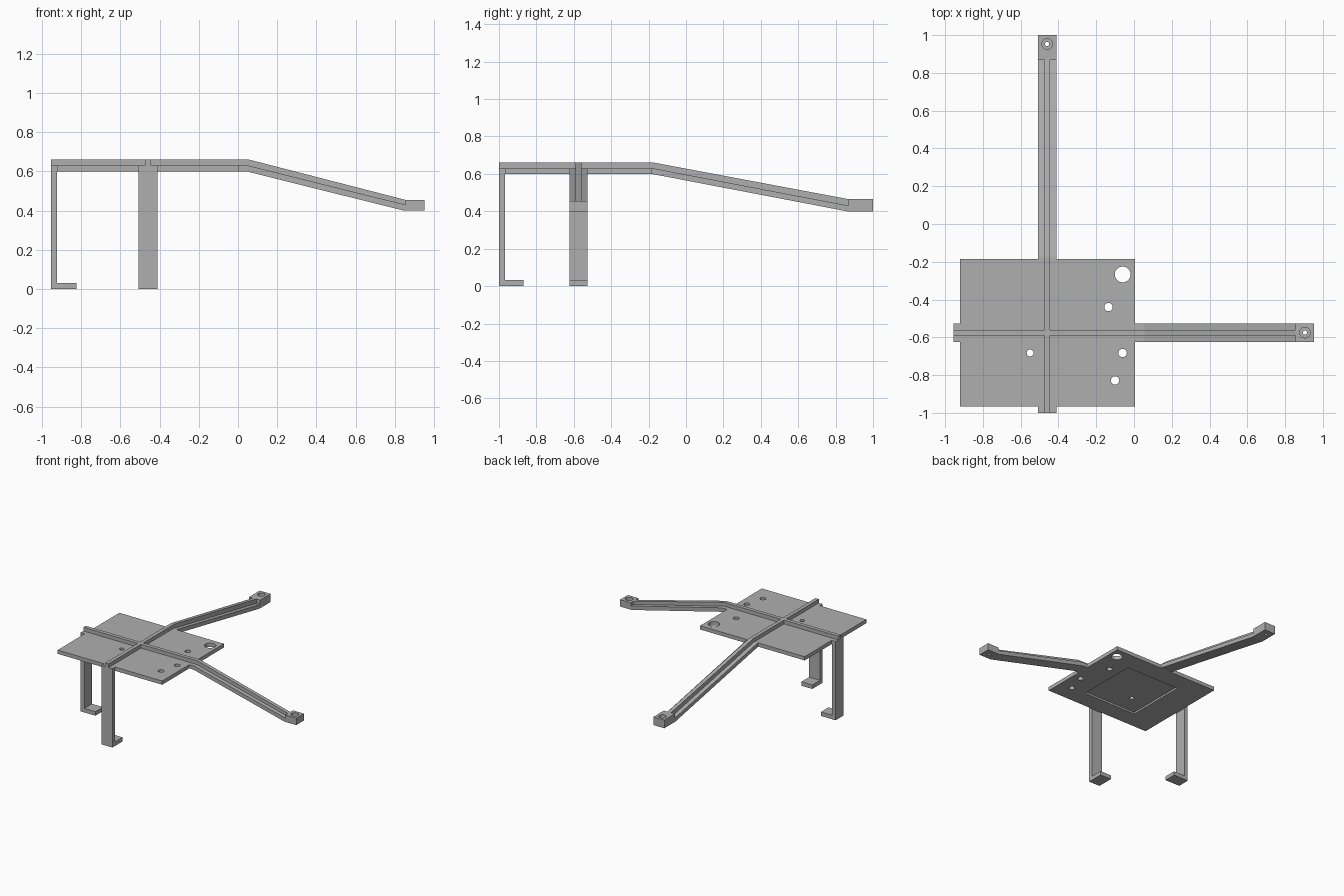
import bpy, bmesh

cube = bpy.data.objects.get("Cube")
if cube:
    bpy.data.objects.remove(cube, do_unlink=True)

grey = bpy.data.materials.new("plain_grey")
grey.use_nodes = True
grey.diffuse_color = (0.43, 0.43, 0.43, 1)
grey.node_tree.nodes["Principled BSDF"].inputs["Base Color"].default_value = grey.diffuse_color

CROSS_X, CROSS_Y = -0.46, -0.575      # where the two ribs meet
ARM_W, RIB_W = 0.097, 0.03
LOW, MID, TOP = 0.60, 0.63, 0.66      # plate underside, plate top, rib top


def prism(name, profile, width, axis):
    """Extrude a (distance, z) profile sideways about the centre line of an arm."""
    bm = bmesh.new()

    def place(u, z, side):
        return (u, CROSS_Y + side, z) if axis == "x" else (CROSS_X + side, u, z)

    face = bm.faces.new([bm.verts.new(place(u, z, -width / 2)) for u, z in profile])
    moved = bmesh.ops.extrude_face_region(bm, geom=[face])["geom"]
    offset = (0, width, 0) if axis == "x" else (width, 0, 0)
    bmesh.ops.translate(bm, vec=offset, verts=[v for v in moved if isinstance(v, bmesh.types.BMVert)])
    bmesh.ops.recalc_face_normals(bm, faces=bm.faces)
    mesh = bpy.data.meshes.new(name)
    bm.to_mesh(mesh)
    bm.free()
    mesh.materials.append(grey)
    obj = bpy.data.objects.new(name, mesh)
    bpy.context.collection.objects.link(obj)
    return obj


def box(name, x0, x1, y0, y1, z0, z1):
    bpy.ops.mesh.primitive_cube_add(size=1, location=((x0 + x1) / 2, (y0 + y1) / 2, (z0 + z1) / 2))
    obj = bpy.context.object
    obj.name = name
    obj.scale = (x1 - x0, y1 - y0, z1 - z0)
    bpy.ops.object.transform_apply(location=False, rotation=False, scale=True)
    obj.data.materials.append(grey)
    return obj


def cylinder(x, y, radius, z0, z1):
    bpy.ops.mesh.primitive_cylinder_add(vertices=32, radius=radius, depth=z1 - z0,
                                        location=(x, y, (z0 + z1) / 2))
    cutter = bpy.context.object
    cutter.data.materials.append(grey)
    return cutter


def cut(obj, cutter):
    cutter.hide_render = True
    mod = obj.modifiers.new("cut", "BOOLEAN")
    mod.operation = "DIFFERENCE"
    mod.solver = "EXACT"
    mod.object = cutter
    bpy.context.view_layer.objects.active = obj
    bpy.ops.object.modifier_apply(modifier=mod.name)
    bpy.data.objects.remove(cutter, do_unlink=True)


# Base plate with a shallow pocket underneath and drilled holes
plate = box("base_plate", -0.92, 0.005, -0.965, -0.185, LOW, MID)
cut(plate, box("pocket_cutter", -0.695, -0.225, -0.825, -0.335, LOW - 0.1, LOW + 0.015))
for x, y, r in ((-0.06, -0.267, 0.042), (-0.135, -0.44, 0.022), (-0.06, -0.683, 0.022),
                (-0.1, -0.828, 0.022), (-0.55, -0.683, 0.018)):
    cut(plate, cylinder(x, y, r, LOW - 0.1, TOP + 0.1))


def arm_set(label, axis, start, edge, bend, block, end, block_top):
    """Arm with its end block, the rib along its top, and the hooked leg opposite."""
    drop = 0.40
    arm = prism(label + "_arm", [
        (edge, LOW), (bend - 0.007, LOW), (block - 0.007, drop), (end, drop),
        (end, block_top), (block, block_top), (block, drop + 0.03), (bend, MID), (edge, MID)],
        ARM_W, axis)
    # Counterbored screw hole through the end block
    u = end - 0.047
    x, y = (u, CROSS_Y) if axis == "x" else (CROSS_X, u)
    cut(arm, cylinder(x, y, 0.028, block_top - 0.025, block_top + 0.1))
    cut(arm, cylinder(x, y, 0.011, drop - 0.1, block_top + 0.1))
    # Rib running the full length
    prism(label + "_rib", [
        (start, MID), (bend, MID), (block, drop + 0.03), (block, block_top),
        (bend + 0.007, TOP), (start, TOP)], RIB_W, axis)
    # Leg with its foot turned inwards
    prism(label + "_leg", [
        (start, 0), (start + 0.13, 0), (start + 0.13, 0.032), (start + 0.032, 0.032),
        (start + 0.032, LOW), (start + 0.036, LOW), (start + 0.036, MID), (start, MID)],
        ARM_W, axis)


arm_set("side", "x", start=-0.955, edge=0.004, bend=0.052, block=0.855, end=0.952, block_top=0.455)
arm_set("back", "y", start=-1.0, edge=-0.195, bend=-0.178, block=0.868, end=1.0, block_top=0.465)
